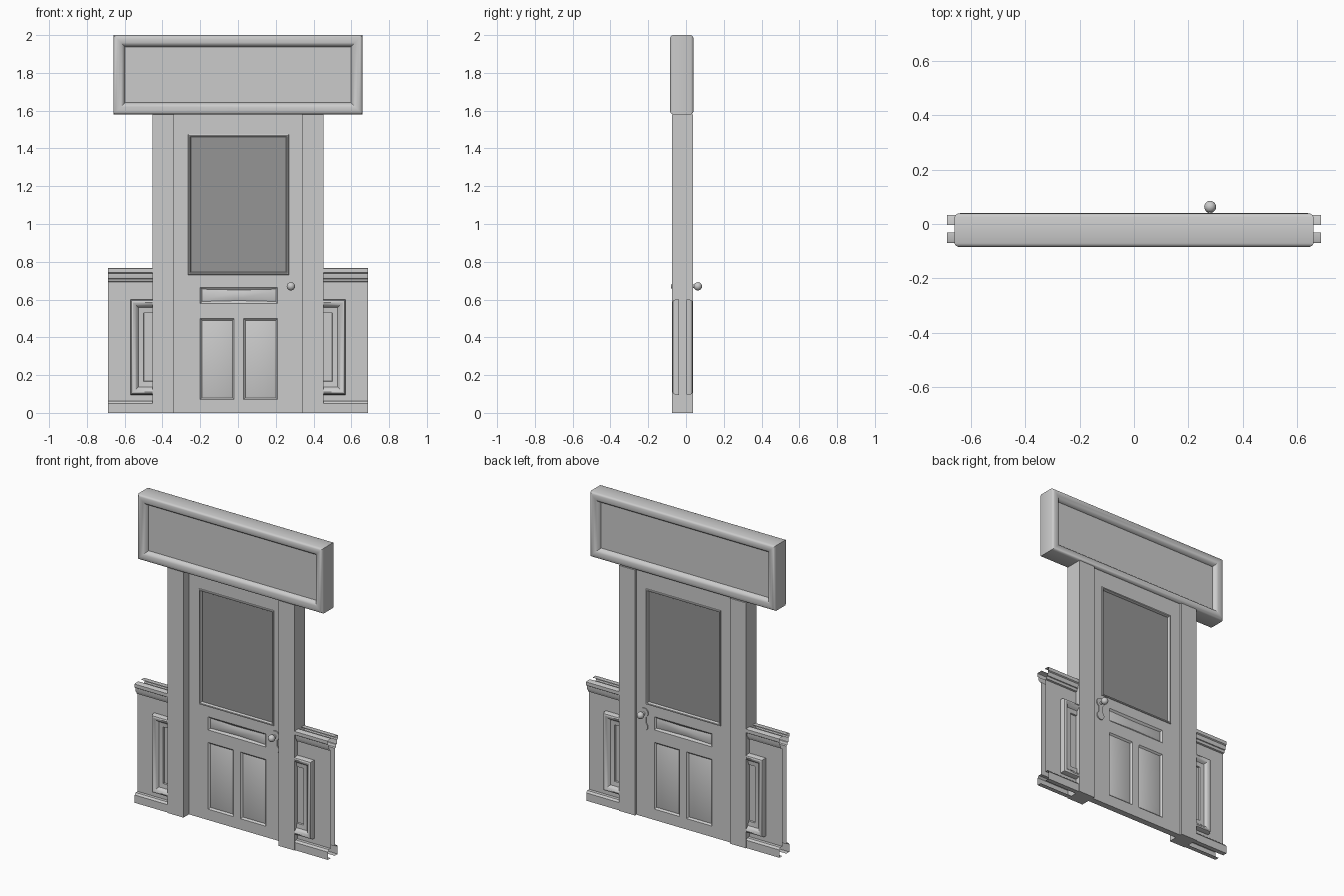
import bpy, bmesh
from math import pi
from mathutils import Matrix, Vector

if "Cube" in bpy.data.objects:
    bpy.data.objects.remove(bpy.data.objects["Cube"])

WALL_Y, DOOR_Y, SIGN_Y = -0.018, 0.0025, -0.0225   # mid-planes of the layers


def finish(name, bm, y, mirror_x=False, mirror_y=True, sheet=True):
    """Turn a bmesh front half into an object mirrored about its mid-plane."""
    bmesh.ops.recalc_face_normals(bm, faces=bm.faces[:])
    if sheet and sum(f.normal.y * f.calc_area() for f in bm.faces) > 0:
        bmesh.ops.reverse_faces(bm, faces=bm.faces[:])
    me = bpy.data.meshes.new(name)
    bm.to_mesh(me)
    bm.free()
    ob = bpy.data.objects.new(name, me)
    bpy.context.collection.objects.link(ob)
    ob.location.y = y
    if mirror_x or mirror_y:
        m = ob.modifiers.new("Mirror", 'MIRROR')
        m.use_axis = (mirror_x, mirror_y, False)
    bpy.ops.object.select_all(action='DESELECT')
    ob.select_set(True)
    bpy.context.view_layer.objects.active = ob
    bpy.ops.object.shade_smooth_by_angle(angle=0.6)
    return ob


def box(bm, x0, x1, y0, y1, z0, z1):
    mat = Matrix.Translation(((x0 + x1) / 2, (y0 + y1) / 2, (z0 + z1) / 2)) \
        @ Matrix.Diagonal((x1 - x0, y1 - y0, z1 - z0, 1))
    bmesh.ops.create_cube(bm, size=1, matrix=mat)


def frame(bm, x0, x1, z0, z1, profile, closed=True, fill=False):
    """Mitred moulding round a rectangle; profile = (inward, forward) points."""
    rings = []
    for w, d in profile:
        xa = x0 + w if closed else x0
        rings.append([bm.verts.new((x, -d, z)) for x, z in
                      ((xa, z1 - w), (x1 - w, z1 - w), (x1 - w, z0 + w), (xa, z0 + w))])
    for a, b in zip(rings, rings[1:]):
        for i in range(4 if closed else 3):
            j = (i + 1) % 4
            bm.faces.new((a[i], a[j], b[j], b[i]))
    if fill:
        bm.faces.new(rings[-1])


# Sign board above the door: rounded frame and recessed panel on both sides
bm = bmesh.new()
frame(bm, -0.66, 0.66, 1.58, 2.0,
      [(0, 0), (0, 0.048), (0.004, 0.056), (0.012, 0.061), (0.025, 0.0625), (0.04, 0.06),
       (0.052, 0.052), (0.06, 0.04), (0.062, 0.032)], fill=True)
finish("sign_board", bm, SIGN_Y)

# Door posts
bm = bmesh.new()
box(bm, 0.338, 0.452, -0.055, 0.055, 0, 1.58)
finish("door_posts", bm, WALL_Y, mirror_x=True, mirror_y=False, sheet=False)

# Door leaf: gridded face with window opening, letter panel and two lower panels
xs = [-0.338, -0.26, -0.2, -0.02, 0.03, 0.21, 0.265, 0.338]
zs = [0, 0.07, 0.5, 0.58, 0.665, 0.735, 1.47, 1.58]
bm = bmesh.new()
v = [[bm.verts.new((x, -0.02, z)) for z in zs] for x in xs]
groups = {"left": [], "right": [], "letter": []}
for i in range(7):
    for k in range(7):
        if k == 5 and 1 <= i <= 5:
            continue
        f = bm.faces.new((v[i][k], v[i + 1][k], v[i + 1][k + 1], v[i][k + 1]))
        if k == 1 and i in (2, 4):
            groups["left" if i == 2 else "right"].append(f)
        if k == 3 and i in (2, 3, 4):
            groups["letter"].append(f)
bm.normal_update()
rim = [e for e in bm.edges if e.is_boundary]
for faces in groups.values():
    bmesh.ops.inset_region(bm, faces=faces, thickness=0.014, depth=-0.01)
    bmesh.ops.inset_region(bm, faces=faces, thickness=0.016, depth=0.005)
sides = bmesh.ops.extrude_edge_only(bm, edges=rim)["geom"]
for vert in (g for g in sides if isinstance(g, bmesh.types.BMVert)):
    vert.co.y = 0
finish("door_leaf", bm, DOOR_Y)

# Window bead and dark glass
bm = bmesh.new()
frame(bm, -0.264, 0.269, 0.731, 1.474,
      [(0, 0.02), (0.001, 0.025), (0.005, 0.027), (0.01, 0.025), (0.013, 0.02), (0.015, 0.008)])
finish("window_bead", bm, DOOR_Y)
bm = bmesh.new()
box(bm, -0.26, 0.265, -0.01, 0.01, 0.735, 1.47)
glass = finish("window_glass", bm, DOOR_Y, mirror_y=False, sheet=False)
mat = bpy.data.materials.new("glass")
mat.diffuse_color = (0.3, 0.3, 0.3, 1)
mat.use_nodes = True
mat.node_tree.nodes["Principled BSDF"].inputs["Base Color"].default_value = mat.diffuse_color
glass.data.materials.append(mat)

# Handle plate with keyhole end, neck and knob
bm = bmesh.new()
to_y = Matrix.Rotation(pi / 2, 4, 'X')


def disc(z, r, y0, y1, n=20):
    bmesh.ops.create_cone(bm, cap_ends=True, segments=n, radius1=r, radius2=r, depth=y1 - y0,
                          matrix=Matrix.Translation((0.28, (y0 + y1) / 2, z)) @ to_y)


disc(0.675, 0.029, -0.026, -0.018)
disc(0.587, 0.027, -0.026, -0.018)
box(bm, 0.265, 0.295, -0.026, -0.018, 0.59, 0.67)
disc(0.67, 0.009, -0.05, -0.024, 12)
bmesh.ops.create_uvsphere(bm, u_segments=20, v_segments=12, radius=0.022,
                          matrix=Matrix.Translation((0.28, -0.0605, 0.67)))
finish("door_handle", bm, DOOR_Y, sheet=False)

# Wainscot wall: base board, flat sheet and stepped cap extruded along x
X0, X1, FLAT = 0.45, 0.688, 0.02
wall = [(0.0, 0), (0.03, 0), (0.03, 0.05), (0.02, 0.062), (0, 0.062), (0, 0.692), (0.01, 0.695),
        (0.015, 0.71), (0.02, 0.712), (0.024, 0.73), (0.024, 0.738), (0.031, 0.743),
        (0.031, 0.765), (0.026, 0.768), (-0.006, 0.768)]
bm = bmesh.new()
rows = [[bm.verts.new((x, -FLAT - d, z)) for x in (X0, X1)] for d, z in wall]
for a, b in zip(rows, rows[1:]):
    bm.faces.new((a[0], a[1], b[1], b[0]))
finish("wainscot_wall", bm, WALL_Y, mirror_x=True)

# Raised wainscot panel moulding, cut off at the post
bm = bmesh.new()
frame(bm, X0, 0.57, 0.096, 0.6,
      [(w, FLAT + d) for w, d in
       ((0, 0), (0.001, 0.02), (0.006, 0.03), (0.015, 0.034), (0.025, 0.031), (0.034, 0.022),
        (0.042, 0.012), (0.07, 0.009), (0.072, 0.0))], closed=False)
finish("wainscot_moulding", bm, WALL_Y, mirror_x=True)
